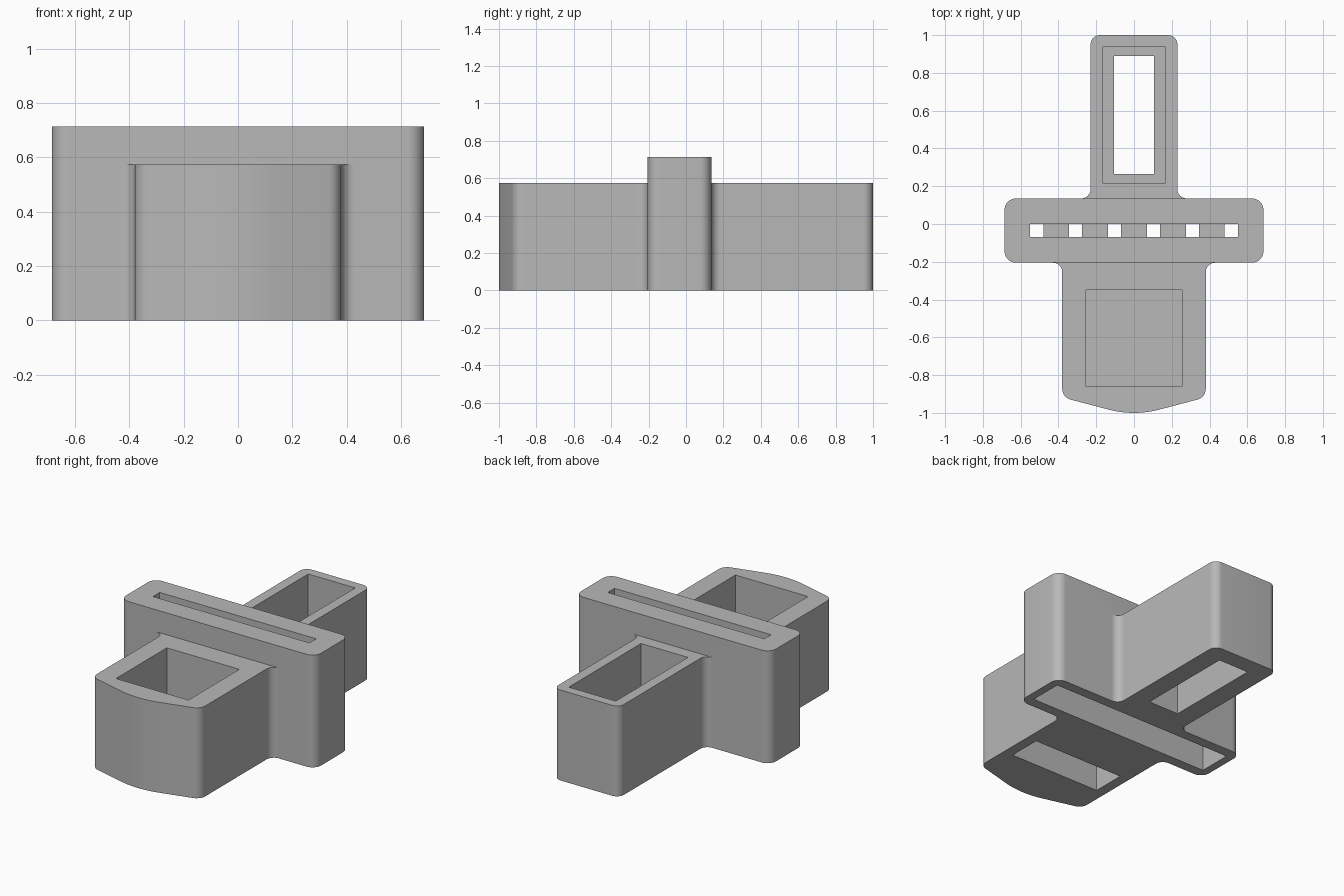
import bpy, bmesh, math
from mathutils import Vector

if "Cube" in bpy.data.objects:
    bpy.data.objects.remove(bpy.data.objects["Cube"], do_unlink=True)

grey = bpy.data.materials.new("plain_grey")
grey.use_nodes = True
GREY = (0.48, 0.48, 0.48, 1)
grey.diffuse_color = GREY
grey.node_tree.nodes["Principled BSDF"].inputs["Base Color"].default_value = GREY

WING_TOP, BLOCK_TOP, LEDGE = 0.574, 0.713, 0.2


def rounded(corners, steps=10):
    """Outline from (x, y, radius) corners, each rounded with an arc."""
    out = []
    for i, (x, y, r) in enumerate(corners):
        p = Vector((x, y))
        if r == 0:
            out.append(p)
            continue
        u = (Vector(corners[i - 1][:2]) - p).normalized()
        v = (Vector(corners[(i + 1) % len(corners)][:2]) - p).normalized()
        half = u.angle(v) / 2
        centre = p + (u + v).normalized() * r / math.sin(half)
        a = p + u * r / math.tan(half) - centre
        b = p + v * r / math.tan(half) - centre
        sweep = a.angle_signed(b)
        for k in range(steps + 1):
            t = -sweep * k / steps
            c, s = math.cos(t), math.sin(t)
            out.append(centre + Vector((a.x * c - a.y * s, a.x * s + a.y * c)))
    return out


def mirrored(half):
    """Close a right-hand outline with its mirror image, sharing points on x = 0."""
    return half + [(-x, y, r) for x, y, r in reversed(half) if x > 0]


def prism(name, outline, z0, z1):
    bm = bmesh.new()
    face = bm.faces.new([bm.verts.new((p[0], p[1], z0)) for p in outline])
    top = bmesh.ops.extrude_face_region(bm, geom=[face])["geom"]
    verts = [g for g in top if isinstance(g, bmesh.types.BMVert)]
    bmesh.ops.translate(bm, vec=(0, 0, z1 - z0), verts=verts)
    bmesh.ops.recalc_face_normals(bm, faces=bm.faces)
    mesh = bpy.data.meshes.new(name)
    bm.to_mesh(mesh)
    bm.free()
    mesh.materials.append(grey)
    obj = bpy.data.objects.new(name, mesh)
    bpy.context.collection.objects.link(obj)
    return obj


def box(name, x0, x1, y0, y1, z0, z1):
    return prism(name, [(x0, y0), (x1, y0), (x1, y1), (x0, y1)], z0, z1)


def combine(target, other, operation):
    mod = target.modifiers.new(other.name, "BOOLEAN")
    mod.operation, mod.solver, mod.object = operation, "EXACT", other
    bpy.context.view_layer.objects.active = target
    bpy.ops.object.modifier_apply(modifier=mod.name)
    bpy.data.objects.remove(other, do_unlink=True)


# Cross block and the two wings with flared roots
body = prism("connector_body", rounded(mirrored(
    [(0.685, 0.135, 0.06), (0.685, -0.205, 0.06)])), 0, BLOCK_TOP)
front_wing = prism("front_wing", rounded(mirrored(
    [(0.44, -0.16, 0), (0.44, -0.205, 0), (0.38, -0.205, 0.05),
     (0.38, -0.918, 0.06), (0, -1.018, 0.53)])), 0, WING_TOP)
back_wing = prism("back_wing", rounded(mirrored(
    [(0.29, 0.09, 0), (0.29, 0.135, 0), (0.23, 0.135, 0.05),
     (0.23, 1.0, 0.05)])), 0, WING_TOP)
for wing in (front_wing, back_wing):
    combine(body, wing, "UNION")

# Pockets open to the top, then pockets open to the bottom
pockets = [
    box("front_top_pocket", -0.255, 0.255, -0.86, -0.35, LEDGE, 1),
    box("back_top_pocket", -0.165, 0.165, 0.215, 0.94, LEDGE, 1),
    box("block_top_slot", -0.55, 0.55, -0.068, 0, 0.35, 1),
    box("front_bottom_pocket", -0.315, 0.315, -0.71, -0.5, -0.1, LEDGE),
    box("back_bottom_pocket", -0.105, 0.105, 0.265, 0.89, -0.1, LEDGE + 0.05),
    box("block_bottom_pocket", -0.635, 0.635, -0.14, 0.07, -0.1, LEDGE),
]
# Row of contact holes between the slot and the pocket below it
for i in range(6):
    x = (i - 2.5) * 0.206
    pockets.append(box("contact_hole", x - 0.035, x + 0.035, -0.068, 0, 0.15, 0.4))
for pocket in pockets:
    combine(body, pocket, "DIFFERENCE")

# Smooth fillets with crisp edges
bpy.ops.object.select_all(action="DESELECT")
body.select_set(True)
bpy.context.view_layer.objects.active = body
bpy.ops.object.shade_smooth_by_angle(angle=math.radians(30))
